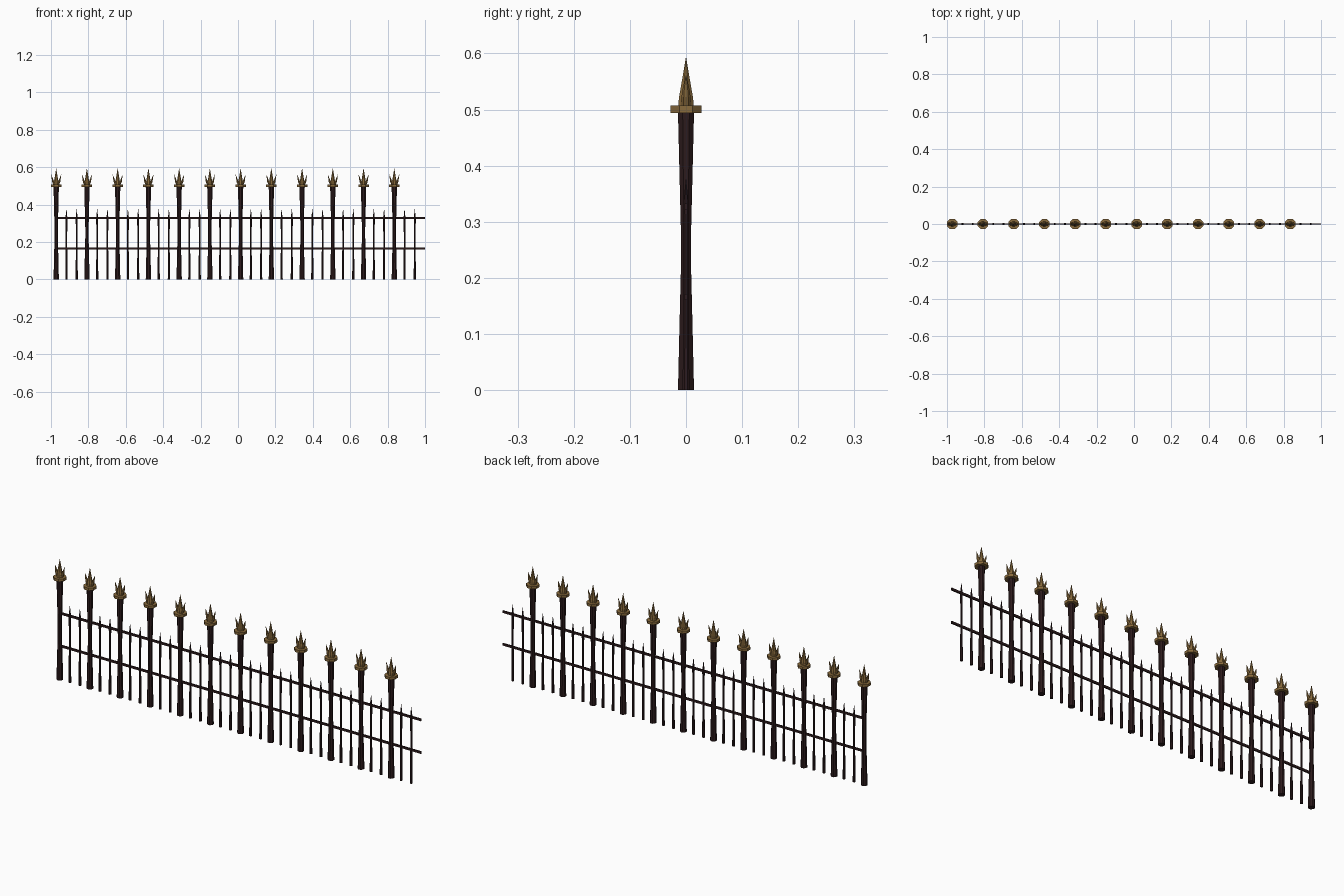
import bpy, bmesh, math

if "Cube" in bpy.data.objects:
    bpy.data.objects.remove(bpy.data.objects["Cube"])

def material(name, rgb):
    m = bpy.data.materials.new(name)
    m.diffuse_color = (*rgb, 1)
    m.use_nodes = True
    m.node_tree.nodes["Principled BSDF"].inputs["Base Color"].default_value = m.diffuse_color
    return m

IRON = material("dark iron", (0.026, 0.011, 0.012))
GOLD = material("aged gold", (0.25, 0.145, 0.045))
PITCH = 1.972 / 36          # spacing between uprights
X0 = -0.972                 # first post

def loft(bm, rings, n, x0=0.0):
    """Stack n-sided rings given as (x offset, z, x radius, y radius)."""
    rows = []
    for cx, z, rx, ry in rings:
        k = 1 / math.cos(math.pi / n)
        rows.append([bm.verts.new((x0 + cx + rx * k * math.cos(2 * math.pi * (i + .5) / n),
                                   ry * k * math.sin(2 * math.pi * (i + .5) / n), z))
                     for i in range(n)])
    for a, b in zip(rows, rows[1:]):
        for i in range(n):
            j = (i + 1) % n
            bm.faces.new((a[i], a[j], b[j], b[i]))
    bm.faces.new(rows[0][::-1])
    bm.faces.new(rows[-1])

def finish(bm, name, mat):
    bmesh.ops.recalc_face_normals(bm, faces=bm.faces[:])
    me = bpy.data.meshes.new(name)
    bm.to_mesh(me)
    bm.free()
    me.materials.append(mat)
    ob = bpy.data.objects.new(name, me)
    bpy.context.collection.objects.link(ob)

def round_rings(profile):
    return [(0, z, r, r) for z, r in profile]

# Profiles as (height, radius)
post = round_rings([(0, .0143), (.12, .0115), (.22, .009), (.28, .009), (.38, .0115), (.495, .0143)])
picket = round_rings([(0, .0062), (.09, .0052), (.17, .0042), (.25, .0042), (.32, .0055), (.335, .0045), (.376, .0004)])
cap = round_rings([(.494, .028), (.507, .028)])
spike = round_rings([(.505, .0135), (.52, .0128), (.54, .0092), (.56, .0058), (.593, .0003)])

for p in range(12):
    x = X0 + 3 * p * PITCH
    # Waisted post
    bm = bmesh.new()
    loft(bm, post, 8, x)
    finish(bm, "post", IRON)
    # Octagonal collar
    bm = bmesh.new()
    loft(bm, cap, 8, x)
    finish(bm, "post_collar", GOLD)
    # Three-pronged finial
    bm = bmesh.new()
    loft(bm, spike, 8, x)
    for s in (-1, 1):
        loft(bm, [(s * .009, .505, .006, .008), (s * .0165, .522, .0055, .007),
                  (s * .0205, .538, .0035, .005), (s * .027, .561, .0003, .0003)], 6, x)
    finish(bm, "finial", GOLD)
    # Two slim pickets in each bay
    for k in (1, 2):
        bm = bmesh.new()
        loft(bm, picket, 8, x + k * PITCH)
        finish(bm, "picket", IRON)

# Horizontal rails
for z, name in ((.166, "lower_rail"), (.327, "upper_rail")):
    bm = bmesh.new()
    bmesh.ops.create_cube(bm, size=1)
    for v in bm.verts:
        v.co = (.014 + v.co.x * 1.972, v.co.y * .006, z + v.co.z * .011)
    finish(bm, name, IRON)
